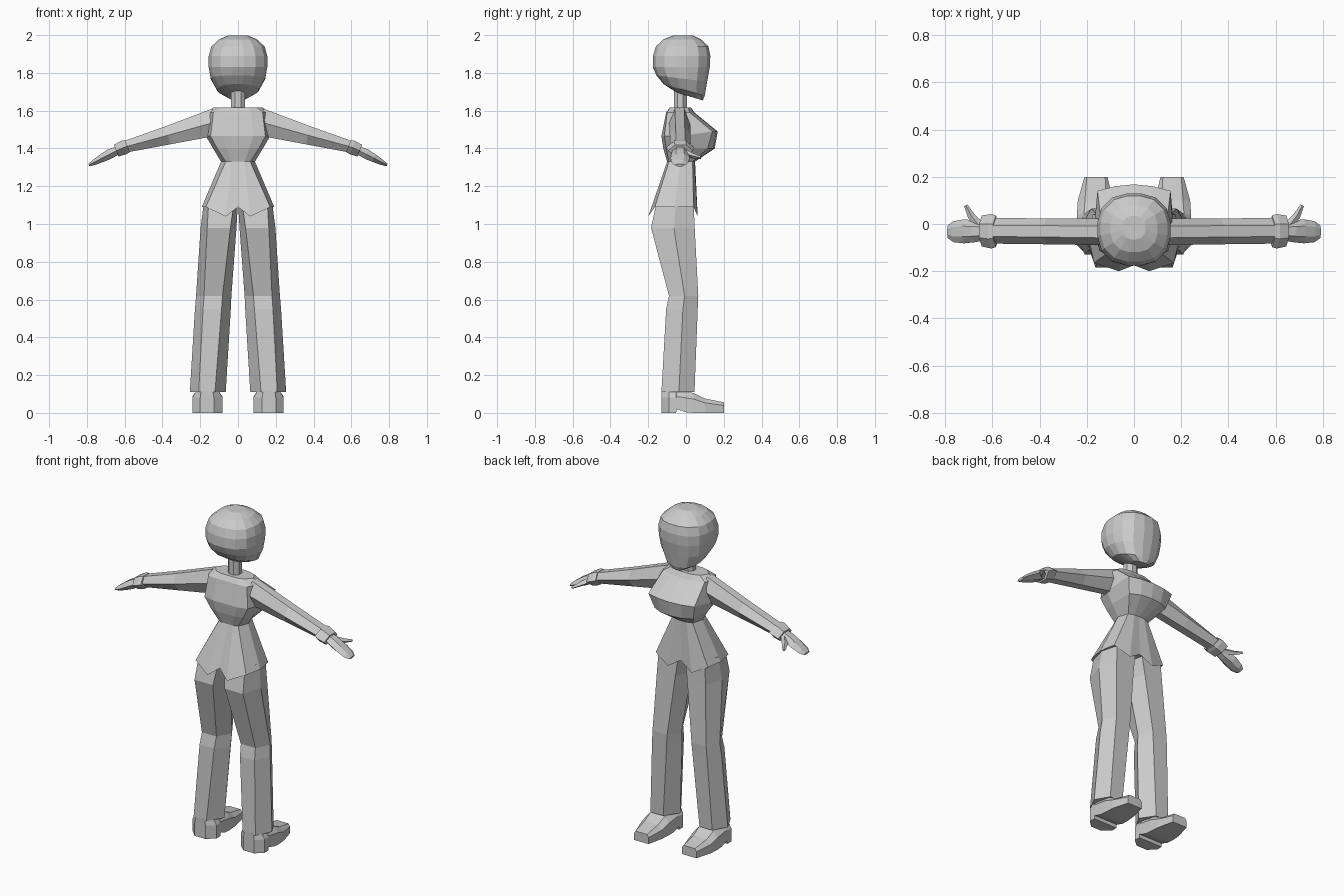
import bpy, bmesh
from math import sin, cos, pi
from mathutils import Vector


def loft(name, rings, mirror=False):
    """Bridge equal-length point rings into a closed flat-shaded solid."""
    bm = bmesh.new()
    vs = [[bm.verts.new(p) for p in r] for r in rings]
    n = len(vs[0])
    for a, b in zip(vs, vs[1:]):
        for i in range(n):
            j = (i + 1) % n
            bm.faces.new((a[i], a[j], b[j], b[i]))
    bm.faces.new(vs[0])
    bm.faces.new(vs[-1])
    bmesh.ops.recalc_face_normals(bm, faces=bm.faces)
    me = bpy.data.meshes.new(name)
    bm.to_mesh(me)
    bm.free()
    ob = bpy.data.objects.new(name, me)
    bpy.context.collection.objects.link(ob)
    if mirror:
        m = ob.modifiers.new("mirror", 'MIRROR')
        m.use_mirror_merge = False
    return ob


def round_ring(z, cy, rx, ry, slope=0, n=16, e=2.5):
    pts = []
    for i in range(n):
        a = 2 * pi * (i + 0.5) / n
        c, s = cos(a), sin(a)
        k = (abs(c) ** e + abs(s) ** e) ** (-1 / e)
        y = cy + ry * s * k
        pts.append((rx * c * k, y, z + slope * (y - cy)))
    return pts


def arm_ring(x, z, h, y0, y1, lean=0.36):
    """Hexagonal section across the arm; lean tilts it along x."""
    w = (y1 - y0) * 0.28
    prof = [(y0 + w, h), (y1 - w, h), (y1, 0), (y1 - w, -h), (y0 + w, -h), (y0, 0)]
    return [(x + lean * t, y, z + 0.93 * t) for y, t in prof]


def sym_ring(half):
    """Complete a half outline running from back centre to front centre."""
    return half + [(-x, y, z) for x, y, z in half[-2:0:-1]]


# head, with a sloping underside towards the chin
loft("head", [round_ring(*r) for r in [
    (1.675, 0.02, 0.05, 0.07, -0.3), (1.71, -0.01, 0.11, 0.11, -0.28),
    (1.77, -0.022, 0.145, 0.135, -0.12), (1.83, -0.025, 0.156, 0.152),
    (1.89, -0.023, 0.156, 0.153), (1.94, -0.02, 0.142, 0.14),
    (1.978, -0.02, 0.10, 0.10), (1.999, -0.015, 0.05, 0.05)]])

# neck
loft("neck", [round_ring(z, -0.03, 0.04, 0.037, 0, 8, 2) for z in (1.59, 1.73)])

# fitted jacket with flared, pointed hem
def level(z, *xy):
    return sym_ring([(p[0], p[1], p[2] if len(p) > 2 else z) for p in xy])

loft("jacket", [
    level(1.618, (0, -0.085), (0.05, -0.085), (0.09, -0.075), (0.13, -0.035),
          (0.10, 0.01), (0.05, 0.025), (0, 0.025)),
    level(1.59, (0, -0.105), (0.07, -0.105), (0.13, -0.1), (0.163, -0.035),
          (0.14, 0.02), (0.07, 0.04), (0, 0.045)),
    level(1.465, (0, -0.13), (0.08, -0.13), (0.145, -0.115), (0.17, -0.03),
          (0.155, 0.14, 1.49), (0.08, 0.16, 1.49), (0, 0.168, 1.49)),
    level(1.40, (0, -0.12), (0.06, -0.12), (0.11, -0.105), (0.132, -0.03),
          (0.13, 0.115), (0.07, 0.145), (0, 0.152)),
    level(1.33, (0, -0.1), (0.035, -0.1), (0.065, -0.09), (0.09, -0.03),
          (0.07, 0.035), (0.035, 0.045), (0, 0.048)),
    level(1.09, (0, -0.175), (0.065, -0.2, 1.04), (0.17, -0.165), (0.192, -0.06),
          (0.175, 0.04), (0.08, 0.062, 1.04), (0, 0.05)),
])

# sleeves, cuffs and hands
loft("sleeve", [arm_ring(0.12, 1.54, 0.076, -0.09, 0.022, 0.2),
                arm_ring(0.37, 1.47, 0.052, -0.086, 0.024, 0.2),
                arm_ring(0.61, 1.405, 0.03, -0.083, 0.025)], True)
loft("cuff", [arm_ring(0.585, 1.412, 0.034, -0.098, 0.036),
              arm_ring(0.605, 1.405, 0.038, -0.104, 0.042),
              arm_ring(0.645, 1.388, 0.033, -0.095, 0.036)], True)
loft("hand", [arm_ring(0.63, 1.393, 0.022, -0.07, 0.01),
              arm_ring(0.68, 1.37, 0.026, -0.078, 0.015),
              arm_ring(0.72, 1.349, 0.022, -0.082, 0.02),
              arm_ring(0.765, 1.325, 0.014, -0.077, 0.012),
              arm_ring(0.789, 1.312, 0.007, -0.06, -0.005)], True)

def thumb_ring(x, y, z, r):
    return [(x + r * a, y - 0.5 * r * a, z + r * b)
            for a, b in ((1, 0), (0, 1), (-1, 0), (0, -1))]

loft("thumb", [thumb_ring(0.655, -0.01, 1.38, 0.02), thumb_ring(0.69, 0.035, 1.362, 0.014),
               thumb_ring(0.713, 0.079, 1.352, 0.007)], True)

# six-sided trouser legs: z, inner/outer corner, inner/outer flat edge, back, front
def leg_ring(z, xi, xo, fi, fo, yb, yf):
    ym = (yb + yf) / 2 + 0.005
    return [(xo, ym, z), (fo, yf, z), (fi, yf, z), (xi, ym, z), (fi, yb, z), (fo, yb, z)]

loft("trouser_leg", [leg_ring(*r) for r in [
    (1.12, 0.0, 0.18, 0.02, 0.155, -0.155, 0.04),
    (0.98, 0.008, 0.198, 0.04, 0.163, -0.185, 0.046),
    (0.62, 0.035, 0.222, 0.082, 0.18, -0.09, 0.065),
    (0.55, 0.038, 0.228, 0.087, 0.185, -0.105, 0.062),
    (0.11, 0.065, 0.255, 0.122, 0.208, -0.13, 0.045)]], True)

# shoes: y, inner x, outer x, underside z, top z, top inset
def shoe_ring(y, x0, x1, z0, z1, t):
    return [(x0, y, z0), (x1, y, z0), (x1, y, z1 * 0.7 + z0 * 0.3),
            (x1 - t, y, z1), (x0 + t, y, z1), (x0, y, z1 * 0.7 + z0 * 0.3)]

loft("shoe", [shoe_ring(*r) for r in [
    (-0.13, 0.128, 0.2, 0, 0.115, 0.005), (-0.09, 0.082, 0.242, 0, 0.115, 0.02),
    (-0.052, 0.082, 0.242, 0, 0.115, 0.02), (-0.05, 0.082, 0.242, 0.02, 0.115, 0.02),
    (0.0, 0.084, 0.242, 0.003, 0.112, 0.03), (0.04, 0.085, 0.242, 0, 0.105, 0.03),
    (0.10, 0.09, 0.238, 0, 0.076, 0.03), (0.2, 0.112, 0.21, 0, 0.056, 0.01)]], True)
